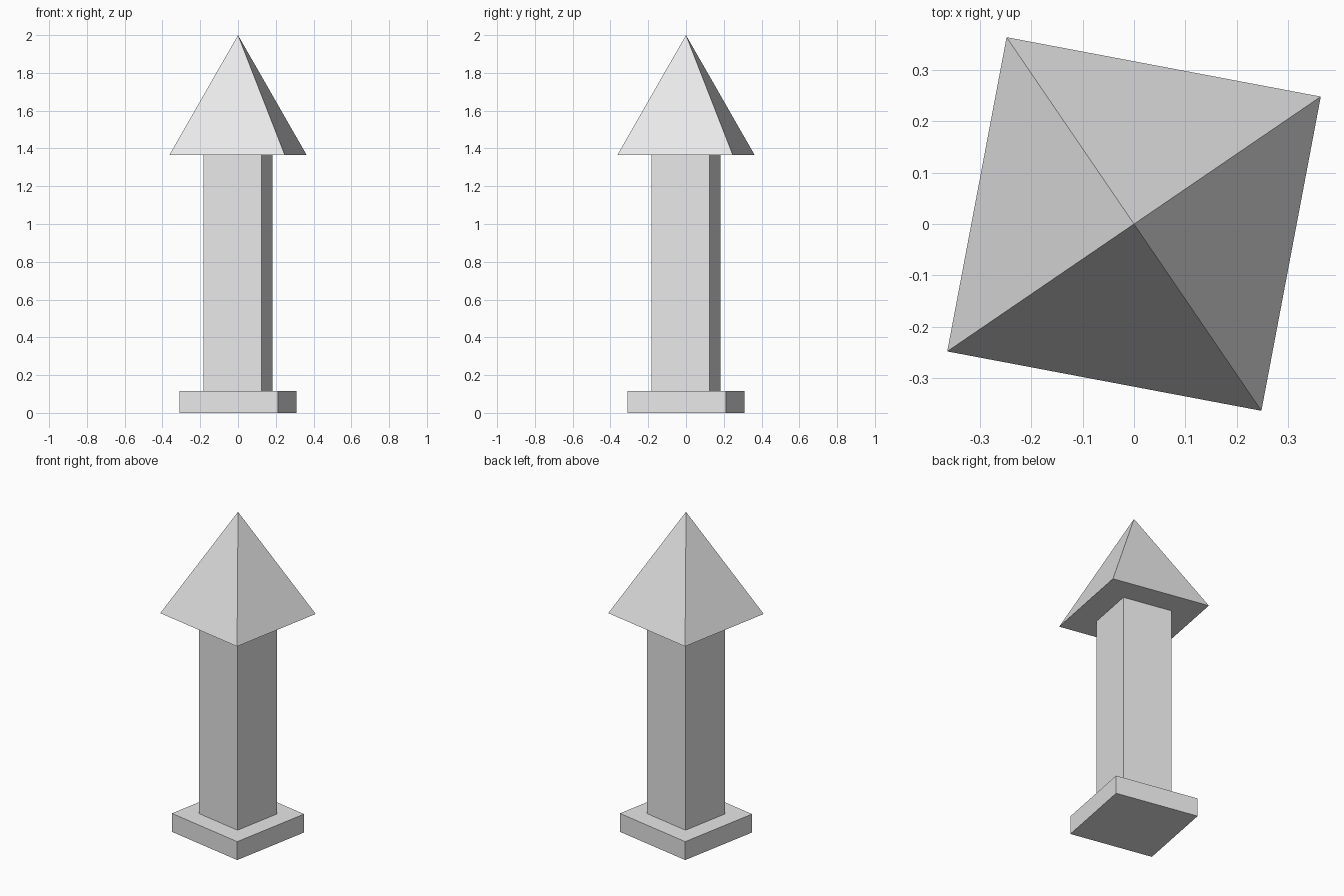
import bpy
import math

cube = bpy.data.objects.get("Cube")
if cube:
    bpy.data.objects.remove(cube, do_unlink=True)

# Single stone grey
grey = bpy.data.materials.new("light_grey")
grey.use_nodes = True
colour = (0.8, 0.8, 0.8, 1)
grey.diffuse_color = colour
grey.node_tree.nodes["Principled BSDF"].inputs["Base Color"].default_value = colour

TURN = math.radians(34.3)  # direction of the first corner


def square_part(name, bottom, top, bottom_radius, top_radius):
    """Four-sided prism or pyramid between two heights."""
    bpy.ops.mesh.primitive_cone_add(
        vertices=4, radius1=bottom_radius, radius2=top_radius,
        depth=top - bottom, location=(0, 0, (bottom + top) / 2),
        rotation=(0, 0, TURN))
    part = bpy.context.object
    part.name = name
    part.data.name = name
    part.data.materials.append(grey)
    return part


BASE_TOP = 0.115
ROOF_BOTTOM = 1.365

# Plinth, shaft and pointed cap, stacked
square_part("base_slab", 0, BASE_TOP, 0.374, 0.374)
square_part("shaft", BASE_TOP, ROOF_BOTTOM, 0.221, 0.221)
square_part("pyramid_roof", ROOF_BOTTOM, 2, 0.44, 0)
